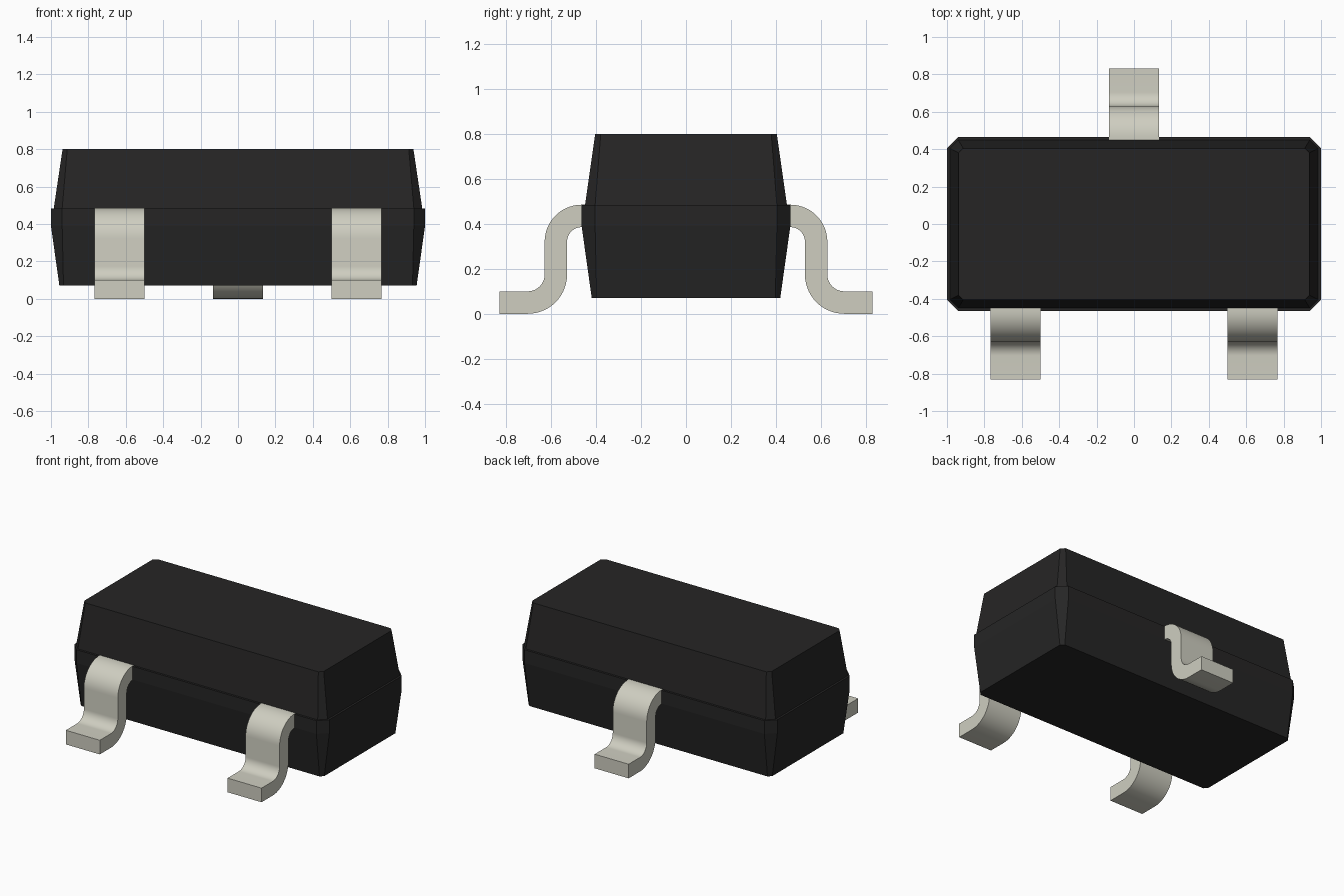
import bpy, bmesh, math

cube = bpy.data.objects.get("Cube")
if cube:
    bpy.data.objects.remove(cube, do_unlink=True)


def material(name, rgb, roughness):
    m = bpy.data.materials.new(name)
    m.use_nodes = True
    m.diffuse_color = (*rgb, 1)
    bsdf = m.node_tree.nodes["Principled BSDF"]
    bsdf.inputs["Base Color"].default_value = (*rgb, 1)
    bsdf.inputs["Roughness"].default_value = roughness
    return m


black = material("black plastic", (0.019, 0.0185, 0.0185), 0.6)
metal = material("tinned metal", (0.62, 0.615, 0.53), 0.5)


def loft(name, rings, mat):
    """Join rings of equal point count into a closed solid."""
    bm = bmesh.new()
    loops = [[bm.verts.new(p) for p in ring] for ring in rings]
    n = len(loops[0])
    for a, b in zip(loops, loops[1:]):
        for i in range(n):
            j = (i + 1) % n
            bm.faces.new((a[i], a[j], b[j], b[i]))
    bm.faces.new(loops[0])
    bm.faces.new(loops[-1])
    bmesh.ops.recalc_face_normals(bm, faces=bm.faces)
    mesh = bpy.data.meshes.new(name)
    bm.to_mesh(mesh)
    bm.free()
    mesh.materials.append(mat)
    obj = bpy.data.objects.new(name, mesh)
    bpy.context.collection.objects.link(obj)
    return obj


def chamfered(z, x, y, c):
    """Rectangle of half sizes x, y with corners cut by c."""
    return [(x, c - y, z), (x, y - c, z), (x - c, y, z), (c - x, y, z),
            (-x, y - c, z), (-x, c - y, z), (c - x, -y, z), (x - c, -y, z)]


# Body: tapered lower half, straight band with a small ledge, tapered upper half
sections = [(0.07, 0.955, 0.42, 0.022),
            (0.39, 1.0, 0.465, 0.06),
            (0.484, 1.0, 0.465, 0.06),
            (0.484, 0.985, 0.45, 0.045),
            (0.80, 0.938, 0.405, 0.025)]
loft("body", [chamfered(*s) for s in sections], black)


def arc(cy, cz, r, start, end, steps=14):
    angles = [math.radians(start + (end - start) * i / steps) for i in range(steps + 1)]
    return [(cy + r * math.cos(a), cz + r * math.sin(a)) for a in angles]


# Gull-wing lead profile in (outward, up): top edge going out, underside coming back
UPPER, LOWER = (0.465, 0.321), (0.705, 0.175)
profile = ([(0.44, 0.486)] + arc(*UPPER, 0.165, 90, 0) + arc(*LOWER, 0.075, 180, 270)
           + [(0.832, 0.10), (0.832, 0.0)]
           + arc(*LOWER, 0.175, 270, 180) + arc(*UPPER, 0.065, 0, 90) + [(0.44, 0.386)])


def lead(name, x, side):
    obj = loft(name, [[(x + dx, side * y, z) for y, z in profile]
                      for dx in (-0.133, 0.133)], metal)
    bpy.ops.object.select_all(action="DESELECT")
    obj.select_set(True)
    bpy.context.view_layer.objects.active = obj
    bpy.ops.object.shade_smooth_by_angle(angle=math.radians(30))


lead("front_left_lead", 0.634, -1)
lead("front_right_lead", -0.634, -1)
lead("back_lead", 0, 1)
